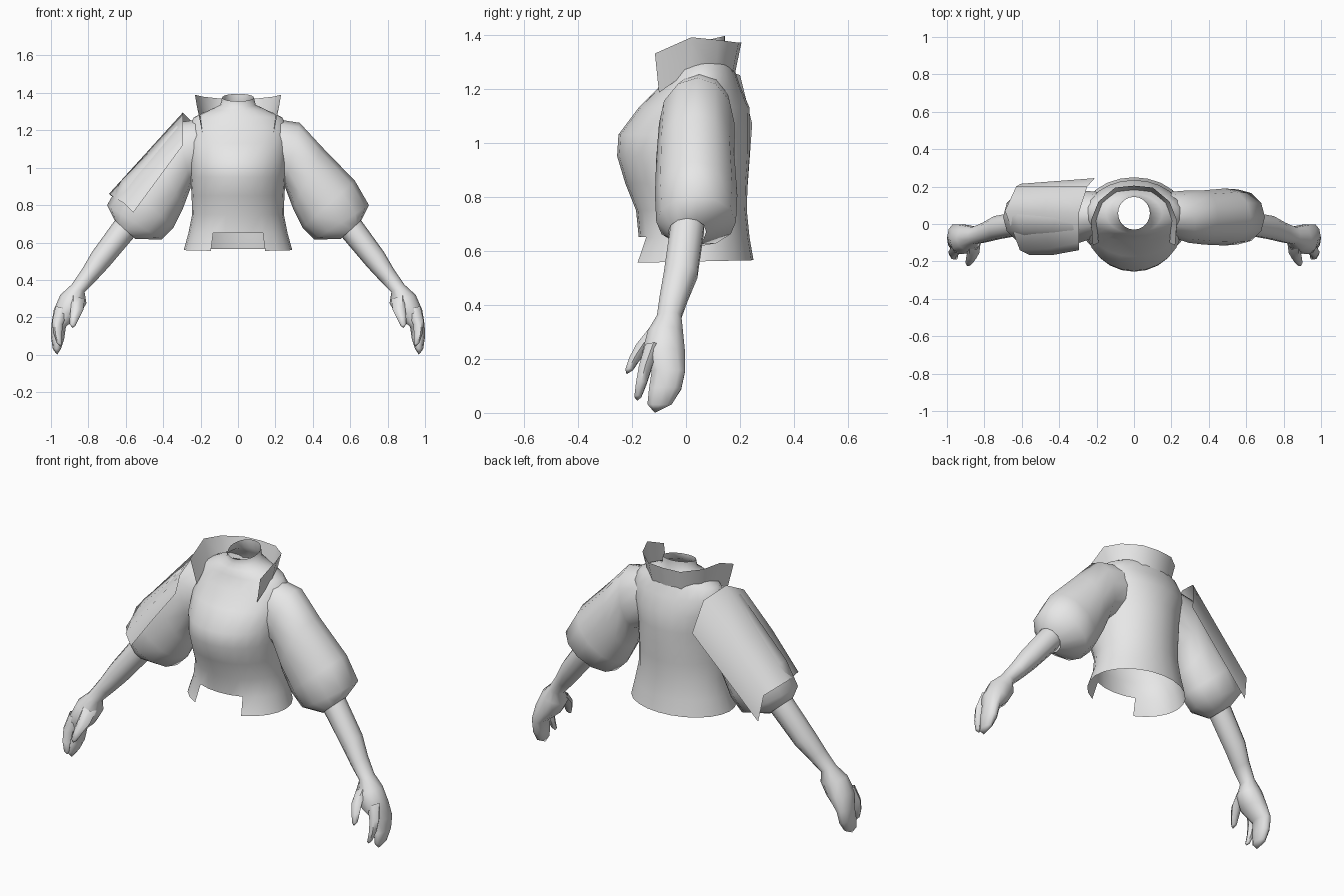
import bpy, bmesh, math

if "Cube" in bpy.data.objects:
    bpy.data.objects.remove(bpy.data.objects["Cube"])

cloth = bpy.data.materials.new("plain_grey")
cloth.diffuse_color = (0.8, 0.8, 0.8, 1)
cloth.use_nodes = True
cloth.node_tree.nodes["Principled BSDF"].inputs["Base Color"].default_value = cloth.diffuse_color


def finish(name, bm, mirror=False, angle=60):
    """Turn a bmesh into a smooth shaded object, optionally mirrored over x."""
    bmesh.ops.recalc_face_normals(bm, faces=bm.faces)
    me = bpy.data.meshes.new(name)
    bm.to_mesh(me)
    bm.free()
    me.materials.append(cloth)
    ob = bpy.data.objects.new(name, me)
    bpy.context.collection.objects.link(ob)
    bpy.ops.object.select_all(action='DESELECT')
    ob.select_set(True)
    bpy.context.view_layer.objects.active = ob
    if mirror:
        ob.modifiers.new("mirror", 'MIRROR').use_clip = True
        bpy.ops.object.modifier_apply(modifier="mirror")
    bpy.ops.object.shade_smooth_by_angle(angle=math.radians(angle))
    return ob


def skin(rows, closed=True, tip=None):
    """Bridge rows of points with quads, with an optional closing tip."""
    bm = bmesh.new()
    vs = [[bm.verts.new(p) for p in row] for row in rows]
    n = len(rows[0])
    m = n if closed else n - 1
    for a, b in zip(vs, vs[1:]):
        for i in range(m):
            j = (i + 1) % n
            bm.faces.new((a[i], a[j], b[j], b[i]))
    if tip:
        t = bm.verts.new(tip)
        for i in range(n):
            bm.faces.new((vs[-1][i], vs[-1][(i + 1) % n], t))
    return bm


def limb_ring(ox, oz, ix, iz, y0, y1, n=12):
    """Oval spanning an outer and an inner point in xz and a range in y."""
    pts = []
    for i in range(n):
        a = 2 * math.pi * i / n
        c, s = math.cos(a), math.sin(a)
        pts.append(((ox + ix) / 2 + c * (ox - ix) / 2, (y0 + y1) / 2 + s * (y1 - y0) / 2,
                    (oz + iz) / 2 + c * (oz - iz) / 2))
    return pts


# Jacket body: height, half width, front y, back y, rise towards the back
body = [(.56, .29, -.21, .25, .01), (.65, .265, -.175, .235, 0), (.75, .245, -.185, .225, 0),
        (.85, .248, -.225, .228, 0), (.95, .255, -.255, .235, 0), (1.03, .26, -.25, .235, 0),
        (1.13, .27, -.175, .235, 0), (1.21, .272, -.095, .20, 0), (1.27, .235, -.065, .18, 0),
        (1.31, .15, -.05, .16, .01), (1.335, .095, -.03, .145, .02), (1.375, .085, -.03, .145, .04)]
N = 24
rows = []
for z, w, f, b, tilt in body:
    row = []
    for i in range(N):
        a = 2 * math.pi * i / N
        row.append((w * math.sin(a), (f + b) / 2 - math.cos(a) * (b - f) / 2,
                    z - math.cos(a) * tilt / 2))
    rows.append(row)
bm = skin(rows)
# Notch in the front hem
gap = [f for f in bm.faces if f.calc_center_median().z < .64
       and f.calc_center_median().y < 0 and abs(f.calc_center_median().x) < .13]
bmesh.ops.delete(bm, geom=gap, context='FACES')
finish("jacket_body", bm)

# Puffed sleeves
sleeve = [(.20, 1.26, .15, .95, -.06, .17), (.33, 1.24, .25, .90, -.10, .18),
          (.45, 1.11, .295, .78, -.11, .18), (.625, .93, .345, .68, -.115, .19),
          (.70, .80, .41, .615, -.11, .185), (.66, .72, .55, .62, -.065, .075)]
finish("sleeves", skin([limb_ring(*r) for r in sleeve]), True)

# Forearms and mitten part of the hands
arm = [(.65, .73, .55, .635, -.06, .07), (.78, .55, .69, .47, -.085, .045),
       (.835, .455, .76, .395, -.10, .01), (.89, .375, .82, .335, -.11, -.015),
       (.95, .32, .81, .275, -.145, -.008), (.985, .24, .85, .21, -.165, 0),
       (.998, .16, .92, .15, -.13, 0), (1.0, .095, .93, .08, -.14, -.015),
       (.99, .03, .945, .035, -.145, -.05)]
finish("forearms_and_hands", skin([limb_ring(*r, n=10) for r in arm], tip=(.967, -.115, 0)), True)


def finger(name, path, tip):
    rows = [limb_ring(x + r, z + r * .3, x - r, z - r * .3, y - r, y + r, 6) for x, y, z, r in path]
    finish(name, skin(rows, tip=tip), True)


finger("index_fingers", [(.94, -.12, .25, .035), (.965, -.15, .17, .028),
                         (.965, -.165, .11, .023), (.955, -.178, .06, .015)], (.95, -.18, .045))
finger("thumbs", [(.86, -.10, .31, .04), (.86, -.155, .25, .033),
                  (.875, -.19, .20, .024), (.885, -.21, .16, .016)], (.885, -.22, .143))

# Standing collar, open at the front
low = [(0, .18, 1.25), (.09, .17, 1.25), (.165, .11, 1.27), (.20, .02, 1.27), (.19, -.10, 1.185)]
high = [(0, .205, 1.37), (.10, .195, 1.37), (.19, .12, 1.38), (.23, .02, 1.39), (.22, -.115, 1.33)]
finish("collar", skin([low, high], closed=False), True)

# Shoulder guard, a bent sheet over one sleeve only
top = [(-.295, -.14, 1.12), (-.295, -.10, 1.21), (-.295, .06, 1.295), (-.25, .20, 1.25), (-.21, .245, 1.07)]
end = [(-.56, -.165, .76), (-.61, -.14, .81), (-.69, .07, .86), (-.63, .20, .81), (-.605, .215, .66)]
mid = [tuple((a + b) / 2 - (.012 if k == 1 and i < 2 else 0) for k, (a, b) in enumerate(zip(p, q)))
       for i, (p, q) in enumerate(zip(top, end))]
finish("shoulder_guard", skin([top, mid, end], closed=False))
